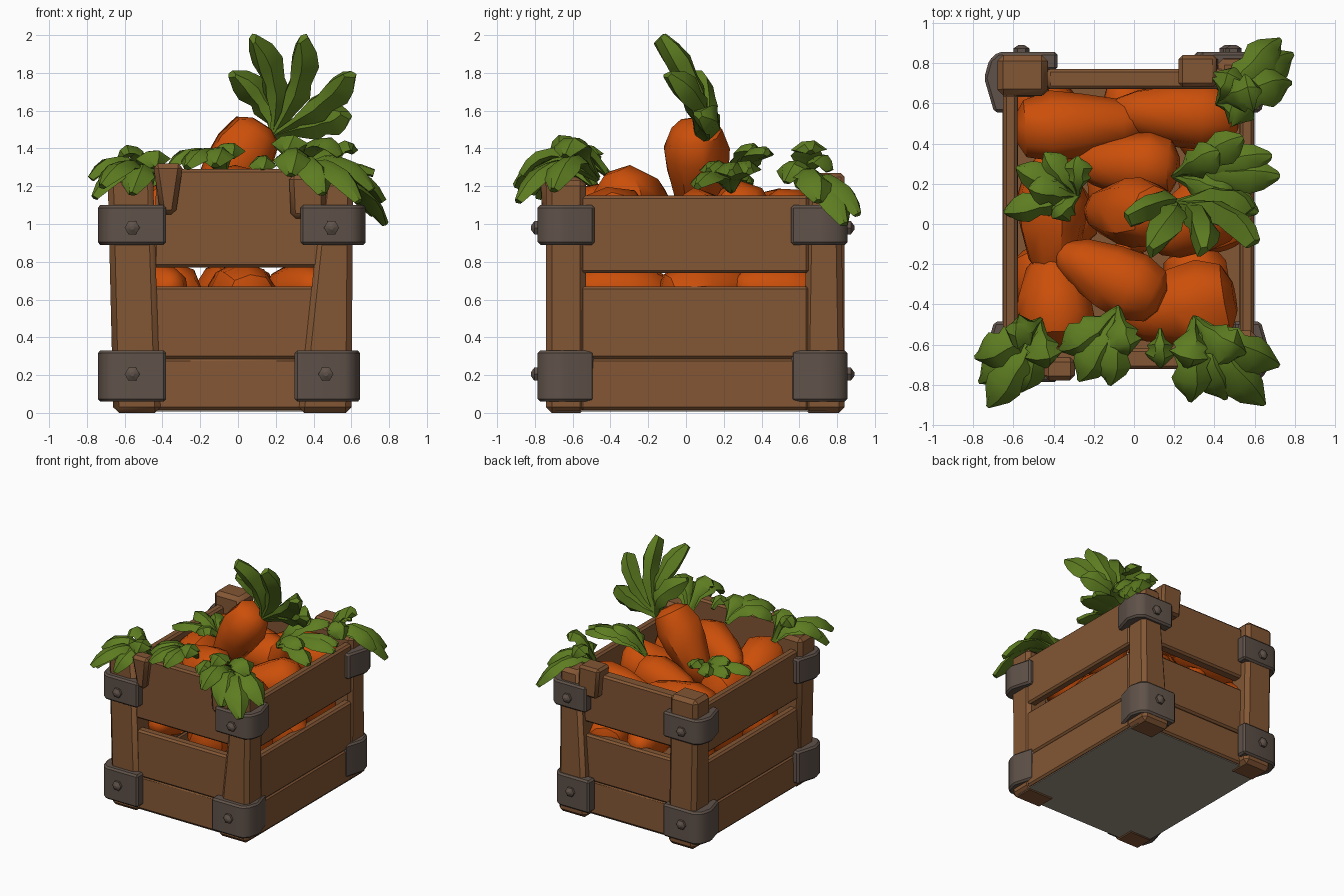
import bpy, bmesh, math, random
from mathutils import Vector

random.seed(4)
cube = bpy.data.objects.get("Cube")
if cube:
    bpy.data.objects.remove(cube)


def material(name, rgb):
    m = bpy.data.materials.new(name)
    m.use_nodes = True
    m.diffuse_color = (*rgb, 1)
    bsdf = next(n for n in m.node_tree.nodes if n.type == 'BSDF_PRINCIPLED')
    bsdf.inputs["Base Color"].default_value = (*rgb, 1)
    return m


WOOD = material("brown wood", (0.225, 0.093, 0.034))
METAL = material("grey iron", (0.115, 0.084, 0.067))
STONE = material("grey underside", (0.33, 0.275, 0.22))
ORANGE = material("carrot orange", (0.6, 0.078, 0.003))
GREEN = material("leaf green", (0.11, 0.205, 0.015))


def finish(name, bm, mat, bevel=0.0, angle=35):
    bmesh.ops.recalc_face_normals(bm, faces=bm.faces)
    if bevel:
        bmesh.ops.bevel(bm, geom=bm.edges[:], offset=bevel, segments=1, affect='EDGES')
    mesh = bpy.data.meshes.new(name)
    bm.to_mesh(mesh)
    bm.free()
    mesh.materials.append(mat)
    mesh.shade_smooth()
    mesh.set_sharp_from_angle(angle=math.radians(angle))
    obj = bpy.data.objects.new(name, mesh)
    bpy.context.collection.objects.link(obj)
    return obj


def loft(bm, rings):
    """Skin a list of equal-length point rings and close both ends."""
    loops = [[bm.verts.new(p) for p in ring] for ring in rings]
    n = len(loops[0])
    for a, b in zip(loops, loops[1:]):
        for i in range(n):
            j = (i + 1) % n
            bm.faces.new((a[i], a[j], b[j], b[i]))
    bm.faces.new(loops[0][::-1])
    bm.faces.new(loops[-1])


def rect(x0, x1, y0, y1, z):
    return [(x0, y0, z), (x1, y0, z), (x1, y1, z), (x0, y1, z)]


def block(name, bottom, top, z0, z1, mat, bevel=0.015):
    bm = bmesh.new()
    loft(bm, [rect(*bottom, z0), rect(*top, z1)])
    return finish(name, bm, mat, bevel)


# Corner posts, each a leaning tapered timber
block("front_right_post", (-.66, -.41, -.74, -.53), (-.69, -.45, -.74, -.53), 0, 1.25, WOOD, .03)
block("front_left_post", (.32, .60, -.74, -.53), (.45, .61, -.74, -.53), 0, 1.23, WOOD, .03)
block("back_right_post", (-.66, -.41, .62, .84), (-.68, -.43, .64, .84), 0, 1.25, WOOD, .03)
block("back_left_post", (.34, .60, .62, .84), (.42, .60, .64, .82), 0, 1.2, WOOD, .03)

# Front and back boards
for side, y, top in (("front", -.67, 1.29), ("back", .72, 1.2)):
    s = -1 if y < 0 else 1
    block(side + "_low_board", (-.5, .45, y - .04, y + .04),
          (-.5, .45, y - .04 - s * .01, y + .04 - s * .01), .015, .29, WOOD)
    block(side + "_middle_board", (-.5, .5, y - .04, y + .04),
          (-.5, .5, y - .035, y + .045), .285, .67, WOOD)
    block(side + "_top_board", (-.45, .48, y - .045, y + .045),
          (-.43, .47, y - .05, y + .05), .77, top, WOOD)

# Side boards
for side, x in (("right", -.615), ("left", .562)):
    for level, z0, z1 in (("low", .015, .29), ("middle", .285, .67), ("top", .74, 1.15)):
        block(f"{side}_{level}_board", (x - .038, x + .038, -.56, .65),
              (x - .035, x + .035, -.56, .65), z0, z1, WOOD)

# Pegs hooked over the boards
block("front_right_peg", (-.41, -.33, -.76, -.69), (-.45, -.29, -.78, -.66), 1.05, 1.32, WOOD, .025)
block("front_left_peg", (.28, .46, -.76, -.68), (.27, .47, -.77, -.64), 1.03, 1.26, WOOD, .025)
block("back_left_peg", (.24, .42, .68, .84), (.22, .41, .68, .84), 1.02, 1.27, WOOD, .02)

# Floor planking and its grey underside
block("floor", (-.6, .55, -.66, .71), (-.6, .55, -.66, .71), .014, .05, WOOD, 0)
block("underside_plate", (-.63, .58, -.69, .74), (-.63, .58, -.69, .74), .007, .014, STONE, 0)


# Iron corner brackets wrapped round the posts, with bolts on front and back
def bracket(name, cx, cy, sx, sy, width, z0, z1):
    prof = [(-.005, .04), (.04, 0), (width, 0), (width, .09), (.13, .09),
            (.13, .3), (.02, .3), (-.03, .13)]
    bm = bmesh.new()
    loft(bm, [[(cx + sx * a, cy + sy * b, z) for a, b in prof] for z in (z0, z1)])
    finish(name, bm, METAL, .014, 25)


for level, z0, z1, shift in (("lower", .06, .33, 0), ("upper", .89, 1.1, .03)):
    for end, cy, sy in (("front", -.785, 1), ("back", .855, -1)):
        for side, cx, sx, width in (("right", -.715, 1, .335), ("left", .62 + shift, -1, .32)):
            name = f"{end}_{side}_{level}"
            bracket(name + "_bracket", cx, cy, sx, sy, width, z0, z1)
            bx, bz = cx + sx * .155, (z0 + z1) / 2 + (.01 if level == "lower" else -.015)
            bm = bmesh.new()
            rings = []
            for r, d in ((.04, .02), (.04, -.018), (.012, -.036)):
                rings.append([(bx + r * math.cos(k * math.tau / 6), cy + sy * d,
                               bz + r * math.sin(k * math.tau / 6)) for k in range(6)])
            loft(bm, rings)
            finish(name + "_bolt", bm, METAL)


# Carrots
def carrot(name, head, tail, radius, sides=9):
    head, tail = Vector(head), Vector(tail)
    axis = tail - head
    u = axis.cross(Vector((.1, .2, 1))).normalized()
    v = axis.normalized().cross(u)
    spin = random.random()
    rings = []
    for t, r in ((0, .35), (.07, .78), (.27, 1), (.5, .92), (.8, .68), (.95, .4), (1, .15)):
        rings.append([head + axis * t + radius * r * random.uniform(.96, 1.04) *
                      (u * math.cos(a) + v * math.sin(a))
                      for a in [(k + spin) * math.tau / sides for k in range(sides)]])
    bm = bmesh.new()
    loft(bm, rings)
    finish(name, bm, ORANGE, angle=42)


carrot("standing_carrot", (.13, .05, 1.53), (-.21, .07, 1.0), .175)
carrot("back_right_carrot", (-.59, .47, 1.02), (.08, .51, 1.0), .18)
carrot("back_left_carrot", (.52, .53, 1.03), (-.12, .56, 1.0), .17)
carrot("centre_carrot", (.22, .28, 1.08), (-.3, .31, 1.0), .17)
carrot("right_carrot", (-.42, .26, 1.03), (-.4, -.28, .98), .18)
carrot("left_carrot", (.5, .14, 1.02), (.08, -.1, .95), .19)
carrot("front_right_carrot", (-.38, -.6, 1.05), (-.4, -.12, .95), .2)
carrot("front_middle_carrot", (.14, -.38, 1.15), (-.38, -.14, 1.08), .18)
carrot("front_left_carrot", (.5, -.36, 1.0), (-.08, -.46, .95), .22)

# Hidden lower layer that shows through the gaps
for i, x in enumerate((-.4, -.02, .36)):
    for j, y in enumerate((-.34, .1, .5)):
        s = 1 if (i + j) % 2 else -1
        carrot(f"lower_carrot_{i}_{j}", (x + .1 * s, y - .22 * s, .6), (x - .06 * s, y + .24 * s, .68), .17)


# Leaf bunches: every leaf is a thick lobed blade along a bent path
BLADE = ((0, .2), (.22, .35), (.42, .9), (.54, .72), (.72, 1), (.86, .78), (1, .25))


def bunch(name, base, tips, half=.085, lift=(0, 0, .1), face=(0, 0, 1), thick=.016):
    base = Vector(base)
    bm = bmesh.new()
    for tip in tips:
        tip = Vector(tip)
        ctrl = (base + tip) / 2 + Vector(lift)
        rings = []
        for t, w in BLADE:
            p = base * (1 - t) ** 2 + ctrl * 2 * t * (1 - t) + tip * t * t
            d = ((ctrl - base) * (1 - t) + (tip - ctrl) * t).normalized()
            side = d.cross(Vector(face)).normalized()
            up = side.cross(d) * thick * (1 + w)
            edge = side * half * w
            rings.append([p - edge - up * .5, p - edge * .3 + up, p + edge * .4 + up * .8,
                          p + edge - up * .6, p - up * 1.1])
        loft(bm, rings)
    finish(name, bm, GREEN, angle=40)


bunch("standing_leaves", (.19, .08, 1.46),
      [(-.03, .02, 1.79), (.08, -.14, 1.98), (.34, -.14, 1.98), (.59, -.1, 1.79), (.57, .06, 1.58)],
      .085, (.1, .1, .03), (-.35, -.9, .3), .032)
bunch("front_right_leaves", (-.47, -.48, 1.2),
      [(-.78, -.66, 1.24), (-.72, -.9, 1.2), (-.56, -.82, 1.16), (-.44, -.7, 1.3), (-.62, -.52, 1.34), (-.76, -.78, 1.14)],
      .095, (0, -.05, .22))
bunch("front_middle_leaves", (-.08, -.42, 1.27),
      [(-.36, -.62, 1.3), (-.27, -.77, 1.3), (-.12, -.79, 1.31), (-.04, -.64, 1.35)], .095, (0, -.04, .18))
bunch("front_small_leaf", (.13, -.53, 1.29), [(.13, -.7, 1.28)], .075, (0, 0, .1))
bunch("front_left_leaves", (.3, -.47, 1.24),
      [(.28, -.87, 1.26), (.45, -.86, 1.16), (.64, -.89, 1.12), (.71, -.7, 1.18), (.54, -.64, 1.36), (.26, -.7, 1.38)],
      .1, (0, -.05, .25))
bunch("back_left_leaves", (.42, .6, 1.2),
      [(.72, .91, 1.05), (.78, .84, 1.0), (.77, .7, 1.12), (.58, .53, 1.22), (.5, .76, 1.28), (.62, .66, 1.38)],
      .1, (.02, .02, .2))
bunch("left_leaves", (.2, .24, 1.18),
      [(.54, .43, 1.38), (.72, .24, 1.27), (.61, .06, 1.2), (.42, .36, 1.4), (.68, .34, 1.28), (.5, .12, 1.28)],
      .09, (0, 0, .13))
bunch("right_leaves", (-.28, .14, 1.17),
      [(-.44, .35, 1.22), (-.58, .28, 1.22), (-.64, .06, 1.18), (-.4, .04, 1.2), (-.28, .33, 1.24), (-.52, .18, 1.28)],
      .075, (0, 0, .08))
